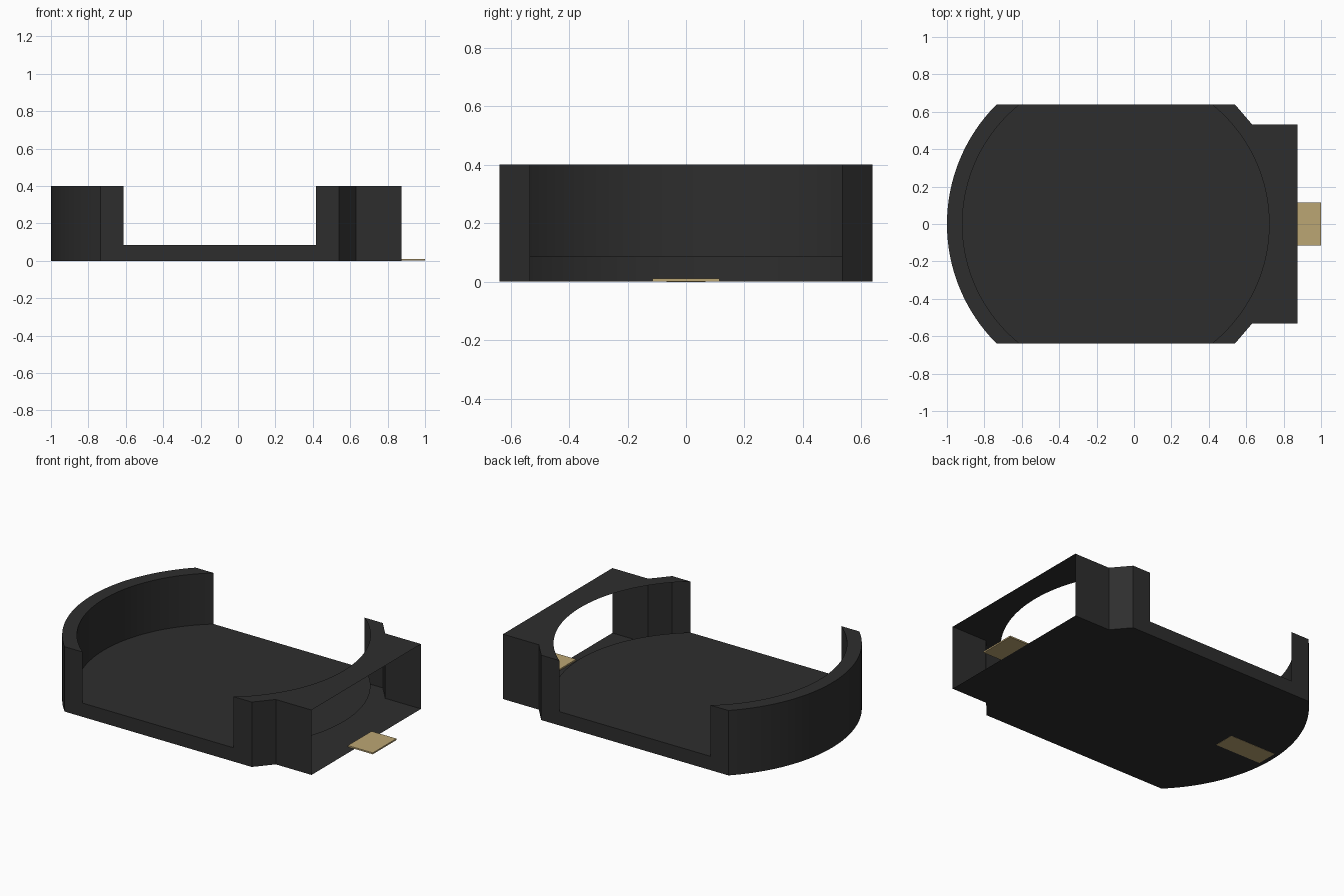
import bpy, bmesh, math
from mathutils import Vector

cube = bpy.data.objects.get("Cube")
if cube:
    bpy.data.objects.remove(cube, do_unlink=True)


def material(name, rgb):
    m = bpy.data.materials.new(name)
    m.use_nodes = True
    m.diffuse_color = (*rgb, 1)
    bsdf = m.node_tree.nodes["Principled BSDF"]
    bsdf.inputs["Base Color"].default_value = (*rgb, 1)
    bsdf.inputs["Roughness"].default_value = 0.6
    return m


BLACK = material("black_plastic", (0.027, 0.027, 0.027))
BRASS = material("pale_brass", (0.50, 0.38, 0.175))

# Main dimensions
CX = -0.0975               # centre of the round pocket
R_OUT, R_IN = 0.9025, 0.82
HALF = 0.638               # half depth of the body
BOX_Y, BOX_X = 0.533, 0.875  # end housing
H, DECK = 0.40, 0.085
SEG = 40


def build(name, faces, mat):
    """Make an object from (points, outward direction) faces."""
    bm = bmesh.new()
    for pts, out in faces:
        f = bm.faces.new([bm.verts.new(p) for p in pts])
        f.normal_update()
        if f.normal.dot(Vector(out)) < 0:
            f.normal_flip()
    bmesh.ops.remove_doubles(bm, verts=bm.verts, dist=1e-5)
    me = bpy.data.meshes.new(name)
    bm.to_mesh(me)
    bm.free()
    me.materials.append(mat)
    ob = bpy.data.objects.new(name, me)
    bpy.context.collection.objects.link(ob)
    bpy.ops.object.select_all(action="DESELECT")
    ob.select_set(True)
    bpy.context.view_layer.objects.active = ob
    bpy.ops.object.shade_smooth_by_angle(angle=math.radians(25))
    return ob


def arc(r, side, y_end=HALF):
    """Arc from -y to +y on the +x (side=1) or -x (side=-1) end."""
    a = math.asin(y_end / r)
    angles = [-a + 2 * a * i / SEG for i in range(SEG + 1)]
    return [(CX + side * r * math.cos(t), r * math.sin(t)) for t in angles]


def at(points, z):
    return [(x, y, z) for x, y in points]


def wall(p, q, z0, z1):
    return [(*p, z0), (*q, z0), (*q, z1), (*p, z1)]


UP, DOWN = (0, 0, 1), (0, 0, -1)
outer_l, inner_l, inner_r = arc(R_OUT, -1), arc(R_IN, -1), arc(R_IN, 1)
shoulder_x = CX + math.sqrt(R_OUT ** 2 - HALF ** 2)
neck_x = CX + math.sqrt(R_OUT ** 2 - BOX_Y ** 2)
end_r = [(shoulder_x, -HALF), (neck_x, -BOX_Y), (BOX_X, -BOX_Y),
         (BOX_X, BOX_Y), (neck_x, BOX_Y), (shoulder_x, HALF)]

# Bottom plate and raised pocket floor
build("bottom_plate", [(at(outer_l + end_r[::-1], 0), DOWN)], BLACK)
build("pocket_floor", [(at(inner_l + inner_r[::-1], DECK), UP)], BLACK)

# Curved end wall: outer skin, rim and inner skin
faces = []
for i in range(SEG):
    o0, o1, n0, n1 = outer_l[i], outer_l[i + 1], inner_l[i], inner_l[i + 1]
    d = Vector((o0[0] - CX, o0[1], 0))
    faces += [(wall(o0, o1, 0, H), d),
              (wall(n0, n1, DECK, H), -d),
              (at([o0, o1, n1, n0], H), UP)]
build("curved_end_wall", faces, BLACK)

# Flat sides, cut down to the pocket floor in the middle
xl, xi, xr = outer_l[0][0], inner_l[0][0], inner_r[0][0]
profile = [(xl, 0), (shoulder_x, 0), (shoulder_x, H), (xr, H),
           (xr, DECK), (xi, DECK), (xi, H), (xl, H)]
for name, s in (("front_side", -1), ("back_side", 1)):
    build(name, [([(x, s * HALF, z) for x, z in profile], (0, s, 0))], BLACK)

# Hollow end housing: thin lid and side walls, open toward the end
faces = [(at(inner_r + end_r[::-1], H), UP)]
for s in (-1, 1):
    pts = [(x, s * abs(y)) for x, y in end_r[:3]]
    faces += [(wall(pts[0], pts[1], 0, H), (1, s, 0)),
              (wall(pts[1], pts[2], 0, H), (0, s, 0))]
build("end_housing", faces, BLACK)


# Metal contacts
def plate(name, x0, x1, half_y, z0, z1):
    bpy.ops.mesh.primitive_cube_add(size=1, location=((x0 + x1) / 2, 0, (z0 + z1) / 2))
    ob = bpy.context.object
    ob.name = name
    ob.scale = (x1 - x0, 2 * half_y, z1 - z0)
    bpy.ops.object.transform_apply(location=False, rotation=False, scale=True)
    ob.data.materials.append(BRASS)


plate("end_contact_tab", 0.83, 1.0, 0.115, 0.001, 0.01)
plate("underside_contact", -0.97, -0.655, 0.066, -0.001, 0.004)
